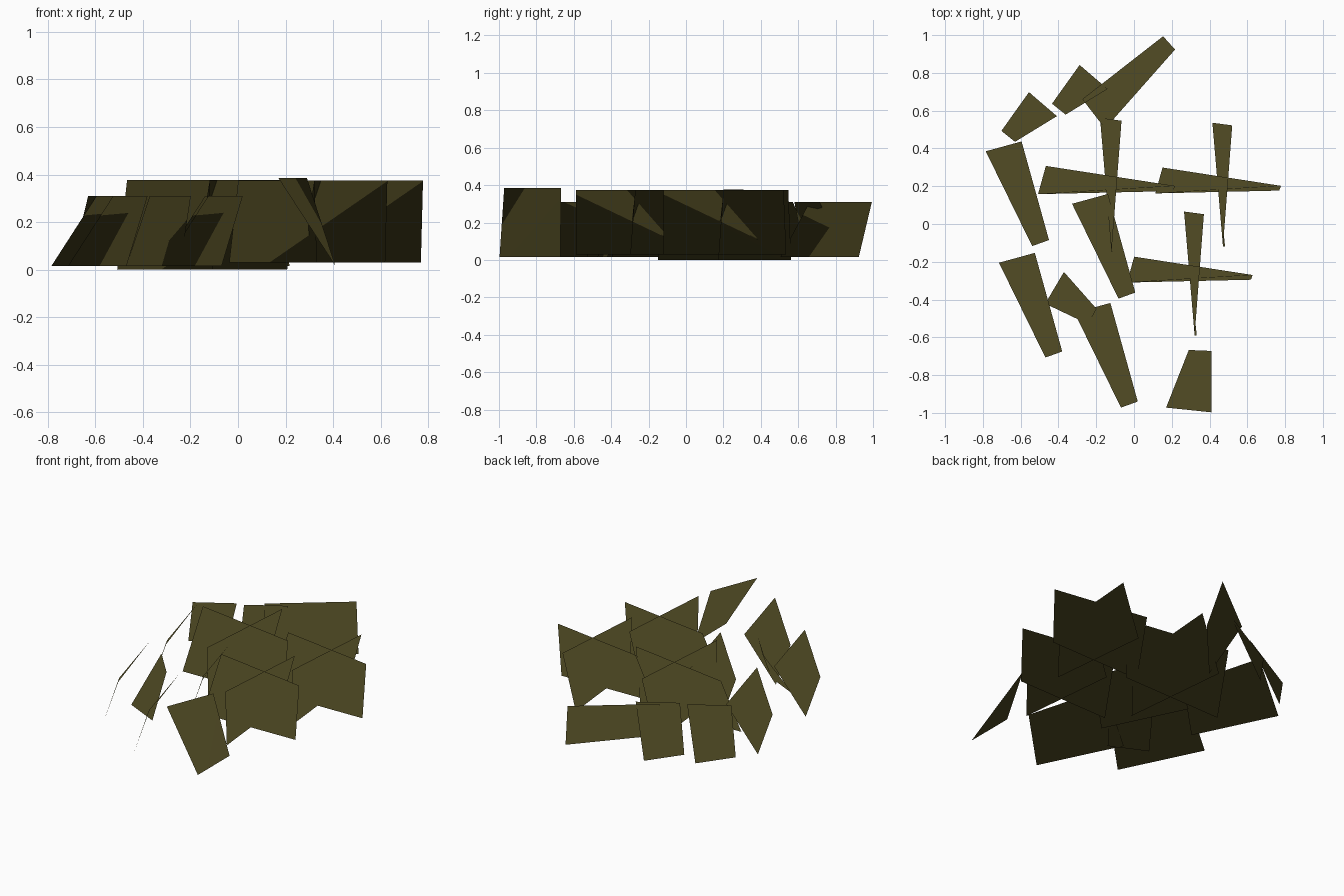
import bpy
from mathutils import Matrix, Vector

if "Cube" in bpy.data.objects:
    bpy.data.objects.remove(bpy.data.objects["Cube"])

mat = bpy.data.materials.new("olive grass")
mat.diffuse_color = (0.085, 0.073, 0.018, 1)
mat.use_nodes = True
mat.node_tree.nodes["Principled BSDF"].inputs["Base Color"].default_value = mat.diffuse_color

# Card shapes: plan corners relative to the first bottom corner
# (bottom start, bottom end, top end, top start) and card height
SHAPES = {
    "leaning_blade": ([(0, 0), (.246, -.502), (.335, -.470), (.190, .052)], .295),
    "short_blade": ([(0, 0), (.146, .205), (.294, .078), (.072, -.058)], .295),
    "cross_blade_wide": ([(0, 0), (.656, .015), (.665, .040), (.038, .137)], .345),
    "cross_blade_deep": ([(0, 0), (.067, -.655), (.056, -.655), (.105, -.014)], .345),
    "corner_blade": ([(0, 0), (0, .325), (-.12, .33), (-.24, .025)], .37),
}

# Placements: x, y, z of the first bottom corner, turn in degrees, scale
PLACES = {
    "leaning_blade": [(-.785, .385, .015, 0, 1), (-.715, -.205, .015, 0, 1),
                      (-.328, .107, .015, 0, 1), (-.315, -.470, .015, 0, 1),
                      (-.153, .505, .015, 112.4, 1)],
    "short_blade": [(-.702, .493, .015, 0, 1), (-.434, .637, .015, 0, 1),
                    (-.243, -.53, .015, 100, 1)],
    "cross_blade_wide": [(-.508, .158, 0, 0, 1.09), (.113, .162, .03, 0, 1),
                         (-.037, -.310, .03, 0, 1)],
    "cross_blade_deep": [(-.18, .562, 0, 0, 1.085), (.415, .536, .03, 0, 1),
                         (.265, .066, .03, 0, 1)],
    "corner_blade": [(.41, -.997, .015, 0, 1)],
}


def card(name, corners, height, place):
    """One flat grass card, split along its diagonal."""
    x, y, z, turn, scale = place
    rot = Matrix.Rotation(turn * 3.14159265 / 180, 3, "Z")
    pts = []
    for i, (cx, cy) in enumerate(corners):
        p = rot @ Vector((cx, cy, height if i > 1 else 0)) * scale
        pts.append(p + Vector((x, y, z)))
    me = bpy.data.meshes.new(name)
    me.from_pydata(pts, [], [(0, 1, 2), (0, 2, 3)])
    me.materials.append(mat)
    # grass cards shade as if they face the sky
    me.polygons.foreach_set("use_smooth", [True, True])
    me.normals_split_custom_set_from_vertices([(0, 0, 1)] * 4)
    bpy.context.collection.objects.link(bpy.data.objects.new(name, me))


for shape, places in PLACES.items():
    corners, height = SHAPES[shape]
    for n, place in enumerate(places, 1):
        card(f"{shape}_{n}", corners, height, place)
